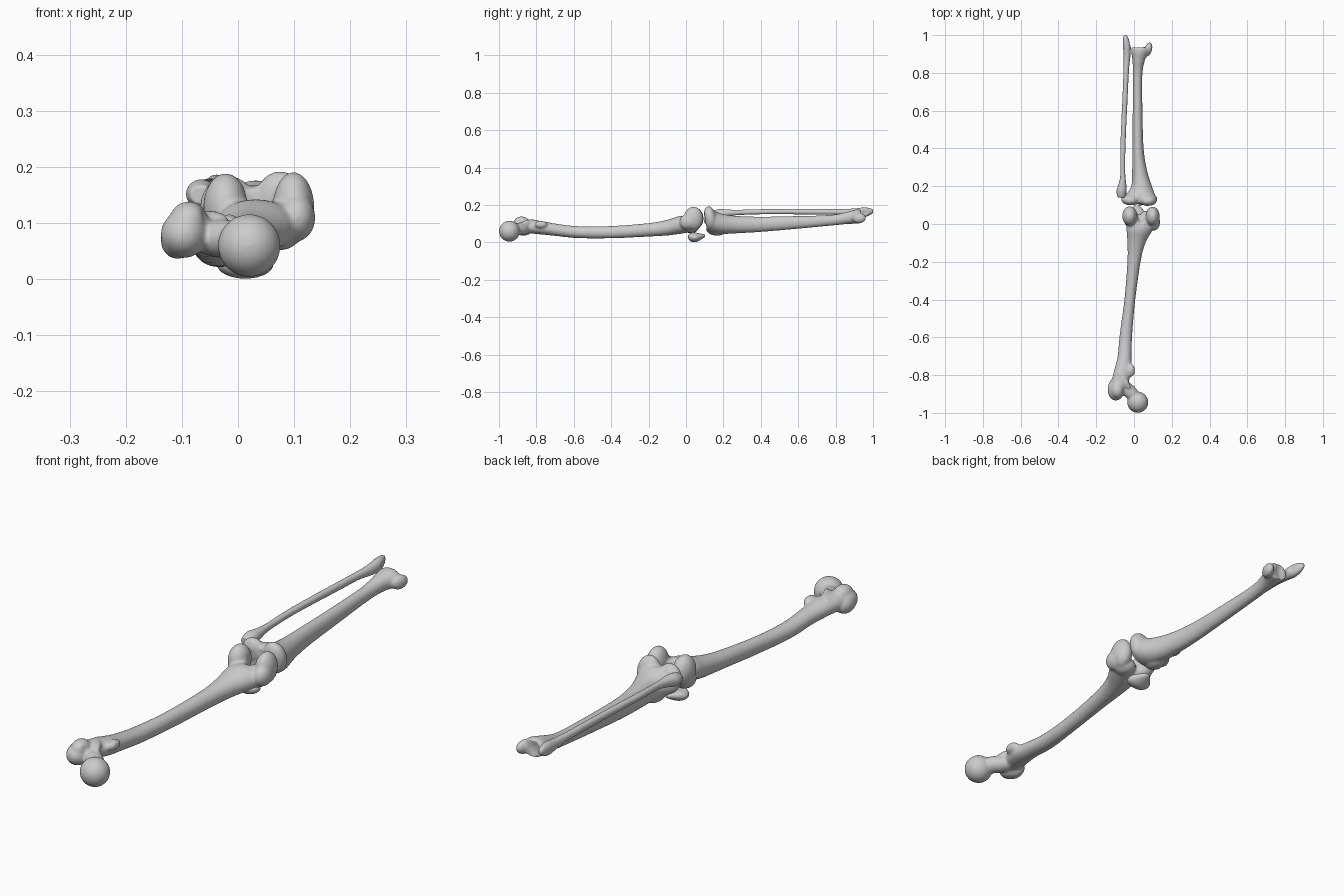
import bpy, bmesh, math
from mathutils import Vector, Matrix


def blob(bm, c, r, rz=0, rx=0):
    """Ellipsoid at c with radii r, turned about z and x (degrees)."""
    m = (Matrix.Translation(c) @ Matrix.Rotation(math.radians(rz), 4, 'Z')
         @ Matrix.Rotation(math.radians(rx), 4, 'X') @ Matrix.Diagonal((*r, 1)))
    bmesh.ops.create_uvsphere(bm, u_segments=32, v_segments=20, radius=1, matrix=m)


def loft(bm, rows, n=28, steps=6):
    """Rings along y from rows (y, x, z, rx, rz), smoothed with a Catmull-Rom curve."""
    pts = [rows[0]] + rows + [rows[-1]]
    fine = []
    for a, b, c, d in zip(pts, pts[1:], pts[2:], pts[3:]):
        for s in range(steps):
            t = s / steps
            fine.append([0.5 * (2 * q + (r - p) * t + (2 * p - 5 * q + 4 * r - u) * t * t
                                + (3 * q - p - 3 * r + u) * t ** 3)
                         for p, q, r, u in zip(a, b, c, d)])
    fine.append(rows[-1])
    rings = [[bm.verts.new((x + rx * math.cos(k * math.tau / n), y,
                            z + rz * math.sin(k * math.tau / n))) for k in range(n)]
             for y, x, z, rx, rz in fine]
    for a, b in zip(rings, rings[1:]):
        for k in range(n):
            bm.faces.new((a[k], a[(k + 1) % n], b[(k + 1) % n], b[k]))
    bm.faces.new(rings[0])
    bm.faces.new(rings[-1])


def to_object(bm, name):
    bmesh.ops.recalc_face_normals(bm, faces=bm.faces)
    me = bpy.data.meshes.new(name)
    bm.to_mesh(me)
    bm.free()
    ob = bpy.data.objects.new(name, me)
    bpy.context.collection.objects.link(ob)
    return ob


def bone(name, rows, blobs=(), cuts=(), voxel=0.005, smooth=5):
    """Fuse a lofted shaft with ellipsoid swellings, carve hollows, soften."""
    bm = bmesh.new()
    loft(bm, rows)
    for b in blobs:
        blob(bm, *b)
    ob = to_object(bm, name)

    def remesh():
        m = ob.modifiers.new("fuse", 'REMESH')
        m.mode, m.voxel_size, m.use_smooth_shade = 'VOXEL', voxel, True
    remesh()
    cutters = []
    for c in cuts:
        bm = bmesh.new()
        blob(bm, *c)
        cut = to_object(bm, name + "_cutter")
        cut.hide_render = True
        cutters.append(cut)
        m = ob.modifiers.new("hollow", 'BOOLEAN')
        m.operation, m.object, m.solver = 'DIFFERENCE', cut, 'EXACT'
    if cuts:
        remesh()
    m = ob.modifiers.new("soften", 'SMOOTH')
    m.factor, m.iterations = 0.5, smooth
    bpy.context.view_layer.objects.active = ob
    for m in list(ob.modifiers):
        bpy.ops.object.modifier_apply(modifier=m.name)
    for c in cutters:
        bpy.data.objects.remove(c)
    ob.data.polygons.foreach_set("use_smooth", [True] * len(ob.data.polygons))
    return ob


# thigh bone: shaft, ball head, neck, trochanters, two condyles
bone("femur", [
    (-0.90, -0.088, 0.085, 0.030, 0.030),
    (-0.84, -0.075, 0.085, 0.045, 0.036),
    (-0.77, -0.058, 0.078, 0.046, 0.036),
    (-0.70, -0.050, 0.068, 0.037, 0.033),
    (-0.58, -0.042, 0.055, 0.033, 0.032),
    (-0.40, -0.022, 0.055, 0.029, 0.033),
    (-0.20, 0.000, 0.067, 0.035, 0.036),
    (-0.10, 0.013, 0.079, 0.048, 0.042),
    (-0.03, 0.030, 0.094, 0.070, 0.048),
    (0.03, 0.036, 0.095, 0.080, 0.042),
], [
    ((0.020, -0.944, 0.060), (0.056, 0.056, 0.056)),
    ((-0.025, -0.885, 0.072), (0.075, 0.036, 0.034), -45),
    ((-0.096, -0.885, 0.080), (0.042, 0.050, 0.042)),
    ((-0.088, -0.880, 0.105), (0.034, 0.042, 0.034)),
    ((-0.108, -0.870, 0.070), (0.030, 0.050, 0.034)),
    ((-0.015, -0.775, 0.096), (0.020, 0.034, 0.020)),
    ((-0.055, -0.825, 0.105), (0.018, 0.060, 0.018), 35),
    ((-0.022, 0.042, 0.128), (0.040, 0.052, 0.061)),
    ((0.099, 0.040, 0.128), (0.037, 0.052, 0.063)),
    ((0.105, 0.010, 0.110), (0.033, 0.045, 0.042)),
    ((-0.012, 0.025, 0.085), (0.042, 0.046, 0.036)),
    ((0.070, 0.025, 0.085), (0.045, 0.046, 0.034)),
], [
    ((0.037, 0.065, 0.168), (0.026, 0.075, 0.062)),
    ((0.030, 0.040, 0.036), (0.022, 0.070, 0.024)),
    ((-0.050, -0.905, 0.128), (0.016, 0.028, 0.030)),
])

# kneecap: rounded shield with two facets on its back
bone("patella", [
    (0.012, 0.012, 0.030, 0.028, 0.012),
    (0.025, 0.012, 0.028, 0.045, 0.023),
    (0.050, 0.013, 0.027, 0.051, 0.026),
    (0.075, 0.014, 0.030, 0.036, 0.018),
    (0.103, 0.014, 0.036, 0.010, 0.007),
], (), [
    ((-0.020, 0.042, 0.070), (0.034, 0.040, 0.026)),
    ((0.050, 0.042, 0.070), (0.034, 0.040, 0.026)),
], voxel=0.004, smooth=4)

# shin bone: plateau, tuberosity, shaft, inner ankle knob
bone("tibia", [
    (0.110, 0.030, 0.110, 0.080, 0.050),
    (0.150, 0.034, 0.108, 0.078, 0.060),
    (0.200, 0.040, 0.098, 0.055, 0.053),
    (0.280, 0.030, 0.095, 0.040, 0.046),
    (0.400, 0.021, 0.097, 0.030, 0.041),
    (0.600, 0.019, 0.107, 0.026, 0.034),
    (0.780, 0.019, 0.119, 0.025, 0.029),
    (0.860, 0.024, 0.131, 0.032, 0.033),
    (0.910, 0.031, 0.138, 0.046, 0.038),
    (0.935, 0.033, 0.138, 0.046, 0.036),
], [
    ((-0.018, 0.132, 0.128), (0.050, 0.032, 0.058), 0, 12),
    ((0.075, 0.130, 0.130), (0.048, 0.034, 0.064), 0, 12),
    ((0.035, 0.122, 0.115), (0.014, 0.028, 0.022)),
    ((0.025, 0.165, 0.060), (0.034, 0.050, 0.024)),
    ((0.076, 0.925, 0.130), (0.020, 0.038, 0.028), -15),
], [
    ((0.030, 0.125, 0.205), (0.022, 0.045, 0.032)),
    ((-0.016, 0.084, 0.120), (0.034, 0.020, 0.045)),
    ((0.082, 0.084, 0.120), (0.034, 0.020, 0.048)),
    ((0.025, 0.965, 0.138), (0.040, 0.036, 0.060)),
    ((-0.030, 0.915, 0.158), (0.016, 0.040, 0.022)),
])

# slim outer bone of the lower leg
bone("fibula", [
    (0.140, -0.066, 0.150, 0.020, 0.018),
    (0.175, -0.066, 0.152, 0.027, 0.026),
    (0.215, -0.061, 0.156, 0.020, 0.021),
    (0.270, -0.059, 0.160, 0.013, 0.015),
    (0.400, -0.059, 0.164, 0.014, 0.014),
    (0.550, -0.053, 0.165, 0.014, 0.015),
    (0.700, -0.046, 0.164, 0.014, 0.016),
    (0.820, -0.041, 0.163, 0.015, 0.016),
    (0.890, -0.037, 0.160, 0.018, 0.021),
    (0.945, -0.038, 0.160, 0.021, 0.027),
    (0.980, -0.043, 0.164, 0.015, 0.021),
    (1.000, -0.046, 0.168, 0.008, 0.010),
], (), [
    ((-0.012, 0.965, 0.160), (0.014, 0.026, 0.024)),
], voxel=0.004, smooth=3)
